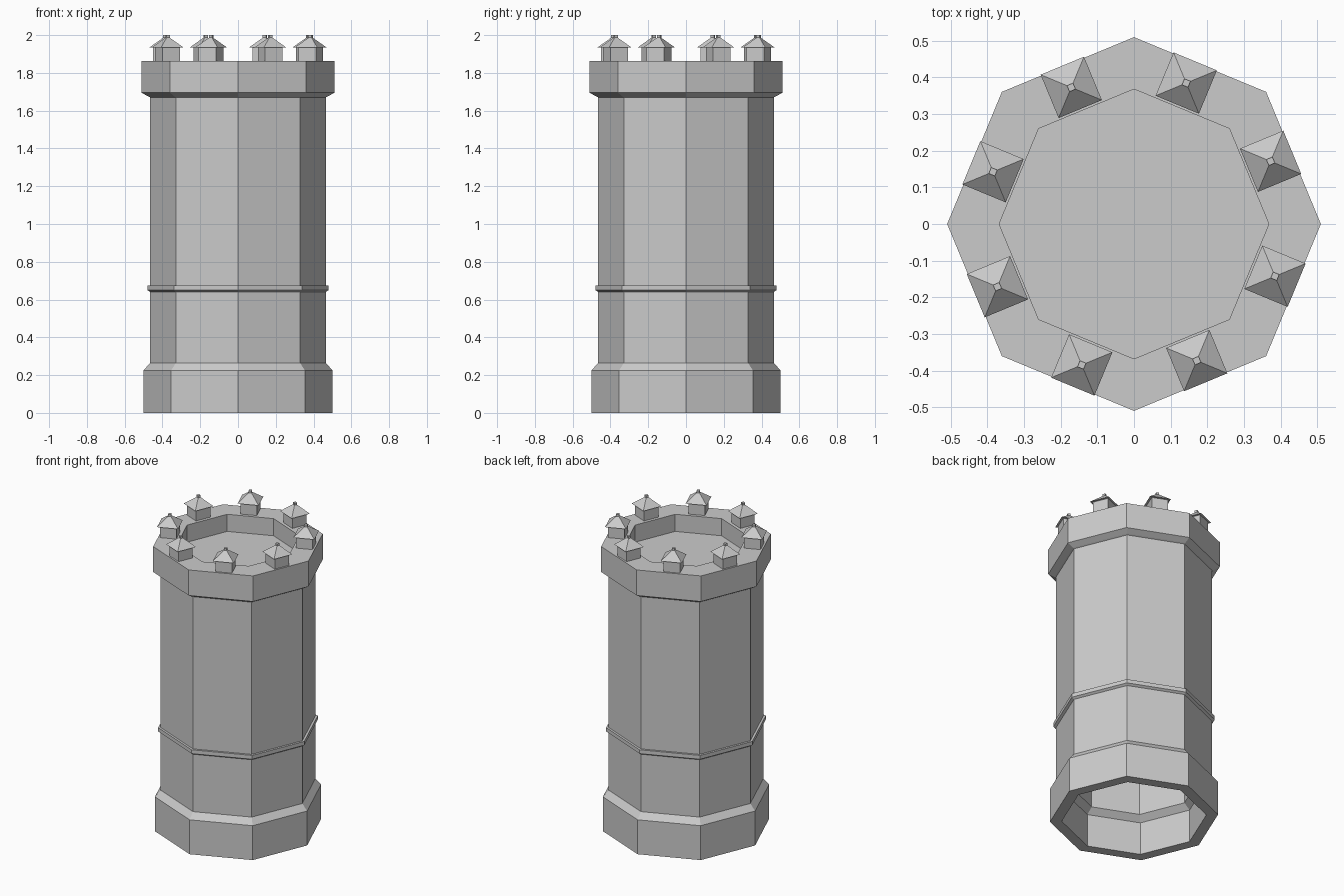
import bpy, bmesh, math
from mathutils import Matrix

if "Cube" in bpy.data.objects:
    bpy.data.objects.remove(bpy.data.objects["Cube"])


def lathe(name, profile, sides, start=0.0, matrix=None):
    """Closed faceted solid from (radius, z) points; both ends are capped."""
    bm = bmesh.new()
    rings = []
    for r, z in profile:
        angles = [start + 2 * math.pi * i / sides for i in range(sides)]
        rings.append([bm.verts.new((r * math.cos(a), r * math.sin(a), z)) for a in angles])
    for low, high in zip(rings, rings[1:]):
        for i in range(sides):
            j = (i + 1) % sides
            bm.faces.new((low[i], low[j], high[j], high[i]))
    bm.faces.new(rings[0])
    bm.faces.new(rings[-1])
    bmesh.ops.recalc_face_normals(bm, faces=bm.faces[:])
    mesh = bpy.data.meshes.new(name)
    bm.to_mesh(mesh)
    bm.free()
    obj = bpy.data.objects.new(name, mesh)
    bpy.context.collection.objects.link(obj)
    if matrix is not None:
        obj.matrix_world = matrix
    return obj


# Octagonal tower: hollow inside from the ceiling down, outer wall up, roof well
tower_profile = [
    (0.39, 1.68), (0.39, 0.25), (0.43, 0.215), (0.43, 0),        # hollow interior
    (0.50, 0), (0.50, 0.225), (0.465, 0.265),                    # plinth
    (0.465, 0.64), (0.48, 0.65), (0.48, 0.675), (0.465, 0.675),  # string course
    (0.465, 1.67), (0.475, 1.675), (0.51, 1.695), (0.51, 1.862), # flared parapet
    (0.368, 1.862), (0.368, 1.75),                               # sunken roof floor
]
lathe("tower", tower_profile, 8)

# Eight small capped posts, one on each parapet side
Q = math.sqrt(2)
for k in range(8):
    place = (Matrix.Rotation(math.radians(22.5 + 45 * k), 4, 'Z')
             @ Matrix.Translation((0.41, 0.0155, 0)))
    quarter = math.pi / 4
    lathe(f"post_{k}", [(0.05 * Q, 1.855), (0.05 * Q, 1.94)], 4, quarter, place)
    lathe(f"post_roof_{k}", [(0.064 * Q, 1.935), (0.007 * Q, 1.988)], 4, quarter, place)
    lathe(f"finial_{k}", [(0.009 * Q, 1.984), (0.009 * Q, 2.0)], 4, quarter, place)
